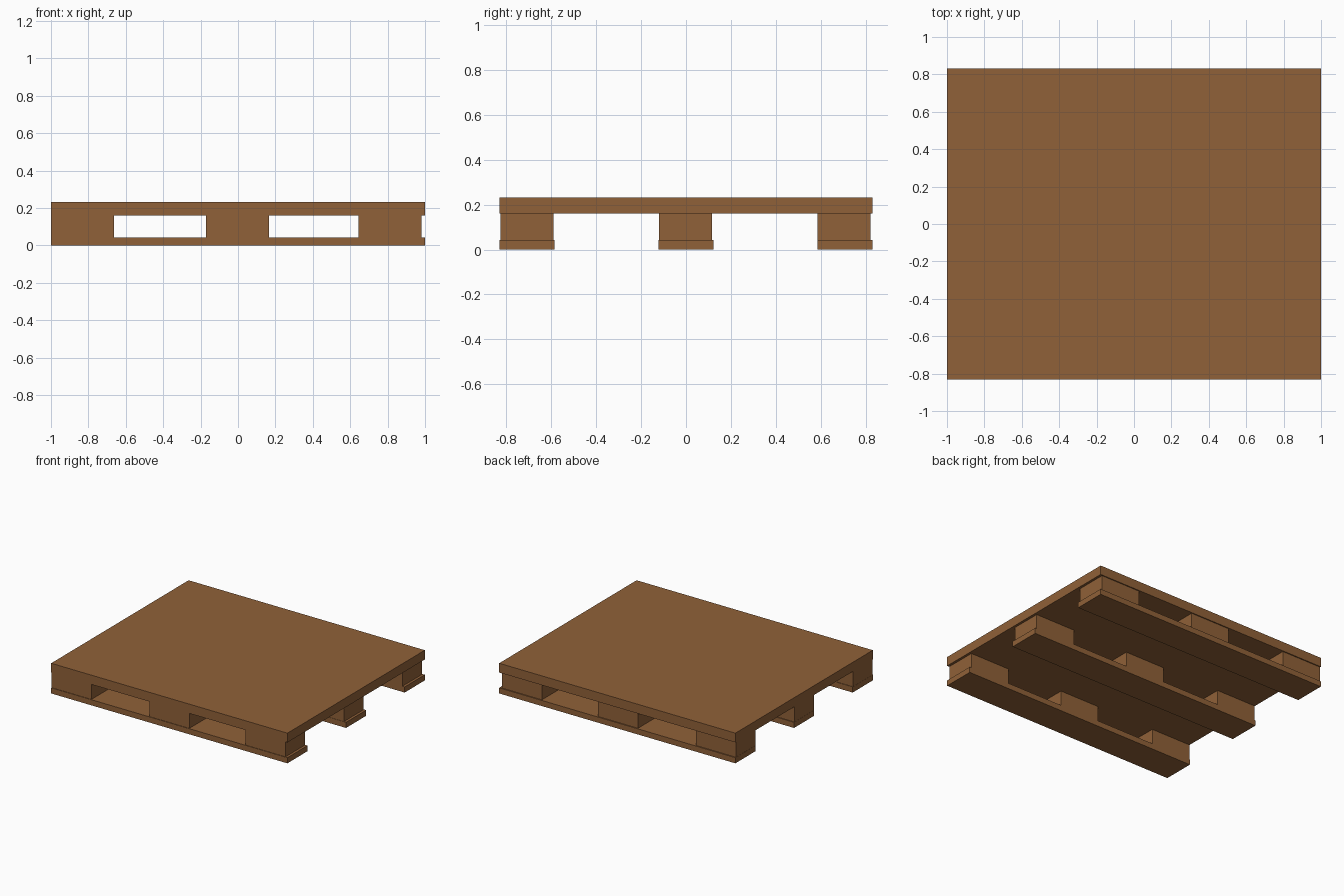
import bpy

if "Cube" in bpy.data.objects:
    bpy.data.objects.remove(bpy.data.objects["Cube"])

wood = bpy.data.materials.new("wood")
wood.diffuse_color = (0.28, 0.12, 0.04, 1)
wood.use_nodes = True
wood.node_tree.nodes["Principled BSDF"].inputs["Base Color"].default_value = wood.diffuse_color


def box(name, x, y, z):
    """Box from (min, max) ranges on each axis."""
    verts = [(a, b, c) for a in x for b in y for c in z]
    faces = [(0, 1, 3, 2), (4, 6, 7, 5), (0, 4, 5, 1),
             (2, 3, 7, 6), (0, 2, 6, 4), (1, 5, 7, 3)]
    mesh = bpy.data.meshes.new(name)
    mesh.from_pydata(verts, [], faces)
    mesh.materials.append(wood)
    obj = bpy.data.objects.new(name, mesh)
    bpy.context.collection.objects.link(obj)
    return obj


# Solid top deck
box("top_deck", (-1, 1), (-0.831, 0.831), (0.16, 0.231))

rows = {"front": -0.709, "middle": 0.0, "back": 0.709}
row_blocks = {"front": -0.709, "middle": -0.002, "back": 0.705}
columns = {"left": (-0.999, -0.662), "centre": (-0.17, 0.167), "right": (0.644, 0.981)}

for row, y in rows.items():
    # Bottom runner board
    box(row + "_runner", (-1, 1), (y - 0.122, y + 0.122), (0, 0.043))
    # Three spacer blocks between runner and deck
    yb = row_blocks[row]
    for col, x in columns.items():
        box(f"{row}_{col}_block", x, (yb - 0.118, yb + 0.118), (0.043, 0.16))
